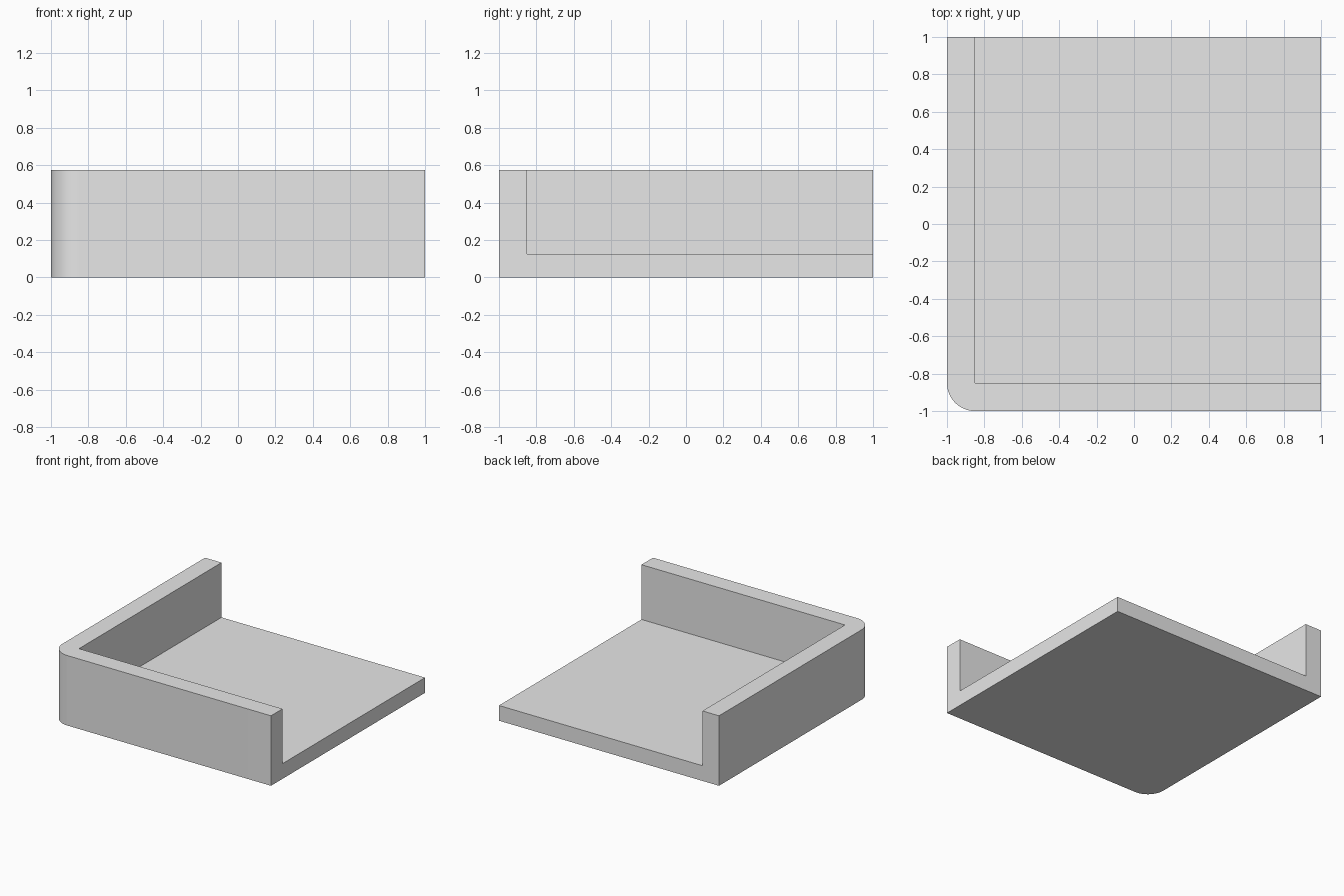
import bpy, bmesh, math

default = bpy.data.objects.get("Cube")
if default:
    bpy.data.objects.remove(default, do_unlink=True)

WALL, FLOOR, HEIGHT, RADIUS, STEPS = 0.15, 0.125, 0.575, 0.15, 16

# Single grey finish
grey = bpy.data.materials.new("plain grey")
grey.use_nodes = True
grey.diffuse_color = (0.8, 0.8, 0.8, 1)
grey.node_tree.nodes["Principled BSDF"].inputs["Base Color"].default_value = grey.diffuse_color


def raise_faces(bm, faces, height):
    """Extrude faces upward and return the new top faces."""
    geom = bmesh.ops.extrude_face_region(bm, geom=faces)["geom"]
    verts = [g for g in geom if isinstance(g, bmesh.types.BMVert)]
    bmesh.ops.translate(bm, verts=verts, vec=(0, 0, height))
    return [g for g in geom if isinstance(g, bmesh.types.BMFace)]


bm = bmesh.new()

# Footprint: an L-shaped wall strip with one rounded corner, and the floor inside it
inner = -1 + WALL
centre = -1 + RADIUS
corner = []
for i in range(STEPS + 1):
    a = math.pi + i * math.pi / 2 / STEPS
    corner.append((centre + RADIUS * math.cos(a), centre + RADIUS * math.sin(a)))
outer_pts = [(-1, 1)] + corner + [(1, -1)]
inner_pts = [(1, inner), (inner, inner), (inner, 1)]
outer = [bm.verts.new((x, y, 0)) for x, y in outer_pts]
inside = [bm.verts.new((x, y, 0)) for x, y in inner_pts]
far_corner = bm.verts.new((1, 1, 0))
strip = bm.faces.new(outer + inside)
pad = bm.faces.new([inside[1], inside[0], far_corner, inside[2]])

# Raise the whole slab, then the wall strip alone
tops = raise_faces(bm, [strip, pad], FLOOR)
wall_top = max(tops, key=lambda f: len(f.verts))
raise_faces(bm, [wall_top], HEIGHT - FLOOR)

# Merge coplanar faces into clean sides
bmesh.ops.dissolve_limit(bm, angle_limit=math.radians(1), verts=bm.verts[:], edges=bm.edges[:])
bmesh.ops.recalc_face_normals(bm, faces=bm.faces[:])

mesh = bpy.data.meshes.new("corner_tray")
bm.to_mesh(mesh)
bm.free()
mesh.materials.append(grey)
tray = bpy.data.objects.new("corner_tray", mesh)
bpy.context.collection.objects.link(tray)

# Smooth the rounded corner only
bpy.context.view_layer.objects.active = tray
tray.select_set(True)
bpy.ops.object.shade_smooth_by_angle(angle=math.radians(30))
